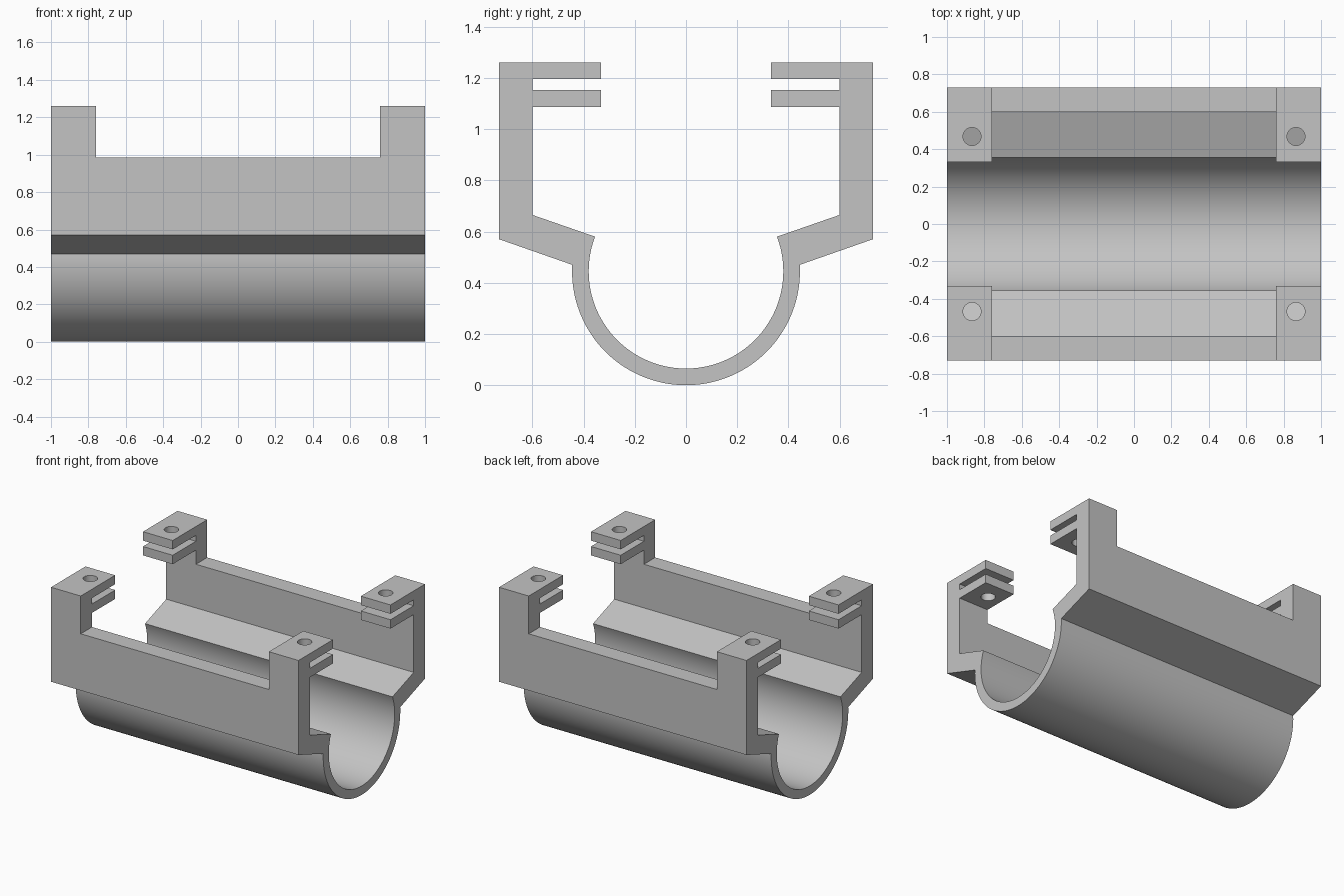
import bpy, bmesh
from math import sin, cos, asin, pi

cube = bpy.data.objects.get("Cube")
if cube:
    bpy.data.objects.remove(cube, do_unlink=True)

TOP, RAIL_TOP = 1.26, 0.984
HALF_GAP = 0.76             # half length of the gap between corner posts
R_OUT, R_IN = 0.445, 0.38   # trough radii
CZ = R_OUT                  # trough axis height

grey = bpy.data.materials.new("plain grey")
grey.use_nodes = True
colour = (0.55, 0.55, 0.55, 1)
grey.diffuse_color = colour
grey.node_tree.nodes["Principled BSDF"].inputs["Base Color"].default_value = colour


def arc(radius, z_end, steps=48):
    """Quarter-plus arc from the bottom of the trough up to height z_end on +y."""
    end = asin((z_end - CZ) / radius)
    angles = [-pi / 2 + (end + pi / 2) * i / steps for i in range(steps + 1)]
    return [(radius * cos(a), CZ + radius * sin(a)) for a in angles]


def extrude_profile(name, points, x0, x1):
    """Solid with a (y, z) cross-section running along x."""
    bm = bmesh.new()
    face = bm.faces.new([bm.verts.new((x0, y, z)) for y, z in points])
    moved = bmesh.ops.extrude_face_region(bm, geom=[face])
    verts = [g for g in moved["geom"] if isinstance(g, bmesh.types.BMVert)]
    bmesh.ops.translate(bm, verts=verts, vec=(x1 - x0, 0, 0))
    bmesh.ops.recalc_face_normals(bm, faces=bm.faces)
    mesh = bpy.data.meshes.new(name)
    bm.to_mesh(mesh)
    bm.free()
    obj = bpy.data.objects.new(name, mesh)
    bpy.context.collection.objects.link(obj)
    return obj


def cut(target, cutter):
    """Subtract the cutter and discard it."""
    cutter.hide_render = True
    mod = target.modifiers.new("cut", 'BOOLEAN')
    mod.operation, mod.solver, mod.object = 'DIFFERENCE', 'EXACT', cutter
    bpy.ops.object.select_all(action='DESELECT')
    bpy.context.view_layer.objects.active = target
    target.select_set(True)
    bpy.ops.object.modifier_apply(modifier=mod.name)
    bpy.data.objects.remove(cutter, do_unlink=True)


# Half cross-section: trough outside, shoulder, wall, two clamp tabs, trough inside
WALL, INNER, TAB = 0.73, 0.6, 0.332
half = arc(R_OUT, 0.47)
half += [(WALL, 0.57), (WALL, TOP), (TAB, TOP), (TAB, 1.195), (INNER, 1.195),
         (INNER, 1.152), (TAB, 1.152), (TAB, 1.087), (INNER, 1.087), (INNER, 0.665)]
half += arc(R_IN, 0.58)[::-1]
profile = half + [(-y, z) for y, z in half[-2:0:-1]]
cradle = extrude_profile("clamp_cradle", profile, -1, 1)
cradle.data.materials.append(grey)

# Remove the upper walls and tabs between the corner posts
box = [(-1, RAIL_TOP), (1, RAIL_TOP), (1, 1.5), (-1, 1.5)]
cut(cradle, extrude_profile("gap_cutter", box, -HALF_GAP, HALF_GAP))

# Screw holes through both tabs of each corner
for sx in (-1, 1):
    for sy in (-1, 1):
        bpy.ops.mesh.primitive_cylinder_add(
            vertices=32, radius=0.048, depth=0.5, location=(sx * 0.866, sy * 0.468, 1.2))
        hole = bpy.context.object
        hole.name = "hole_cutter"
        cut(cradle, hole)

bpy.ops.object.select_all(action='DESELECT')
bpy.context.view_layer.objects.active = cradle
cradle.select_set(True)
bpy.ops.object.shade_smooth_by_angle(angle=pi / 9)
